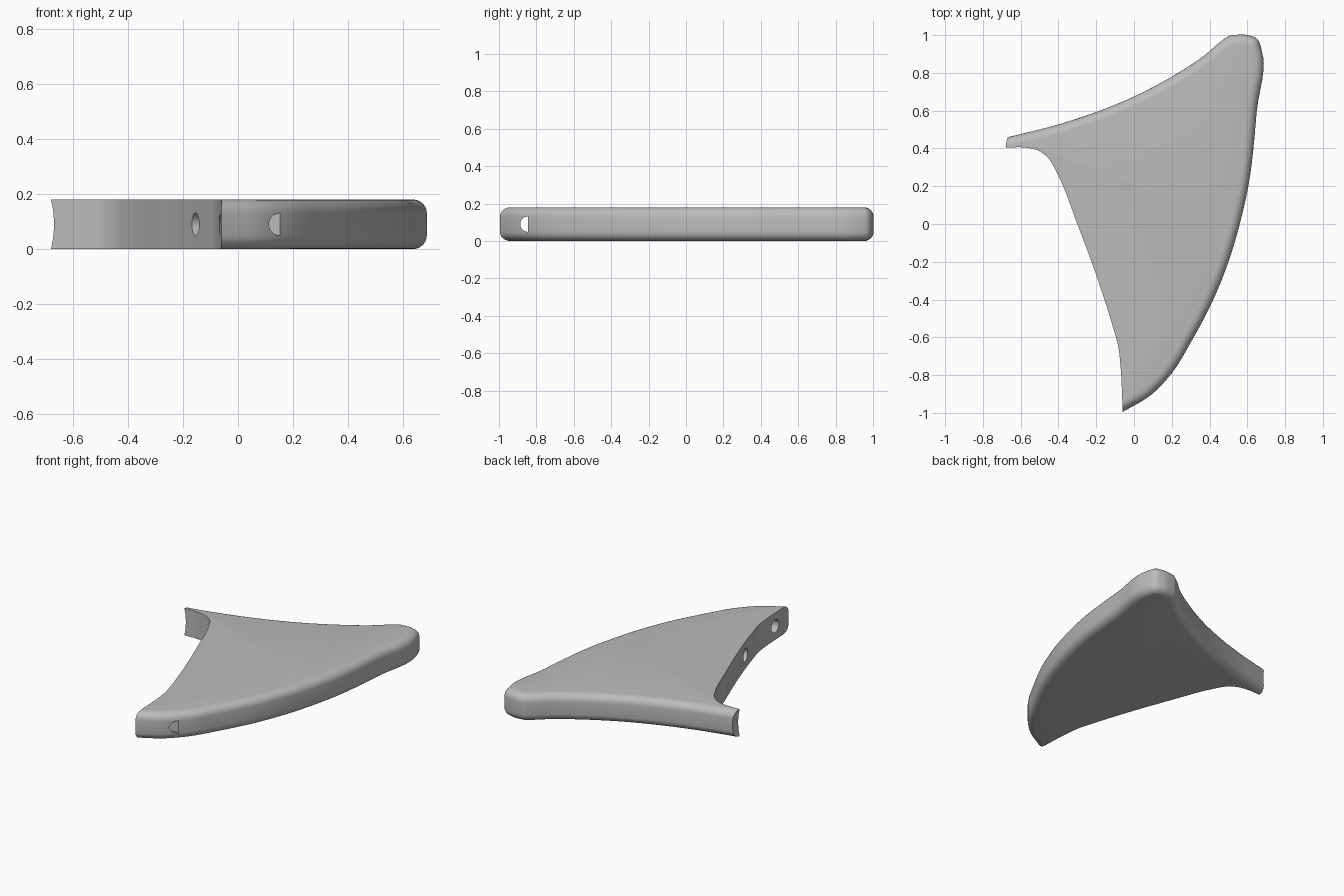
import bpy
import bmesh
import math
from mathutils import Vector

if "Cube" in bpy.data.objects:
    bpy.data.objects.remove(bpy.data.objects["Cube"], do_unlink=True)

H = 0.18      # thickness
R = 0.05      # rounding of the outer rim
MID = H / 2

grey = bpy.data.materials.new("plain grey")
grey.use_nodes = True
grey.diffuse_color = (0.5, 0.5, 0.5, 1)
grey.node_tree.nodes["Principled BSDF"].inputs["Base Color"].default_value = (0.5, 0.5, 0.5, 1)


def spline(points, steps):
    """Smooth open curve through unevenly spaced points, without overshoot."""
    p = [Vector(q) for q in points]
    chords = [b - a for a, b in zip(p, p[1:])]
    tangents = [chords[0].normalized()]
    for c, d in zip(chords, chords[1:]):
        tangents.append((c.normalized() * d.length + d.normalized() * c.length).normalized())
    tangents.append(chords[-1].normalized())
    out = []
    for i, c in enumerate(chords):
        m0, m1 = tangents[i] * c.length, tangents[i + 1] * c.length
        for k in range(steps):
            t = k / steps
            out.append(p[i] + c * (3 * t * t - 2 * t ** 3)
                       + m0 * (t ** 3 - 2 * t * t + t) + m1 * (t ** 3 - t * t))
    return out + [p[-1]]


def loft(name, rings):
    """Closed solid through equal rings of points."""
    bm = bmesh.new()
    loops = [[bm.verts.new(co) for co in ring] for ring in rings]
    n = len(loops[0])
    bm.faces.new(loops[0])
    bm.faces.new(reversed(loops[-1]))
    for low, high in zip(loops, loops[1:]):
        for i in range(n):
            j = (i + 1) % n
            bm.faces.new((low[i], high[i], high[j], low[j]))
    bmesh.ops.recalc_face_normals(bm, faces=bm.faces)
    mesh = bpy.data.meshes.new(name)
    bm.to_mesh(mesh)
    bm.free()
    mesh.materials.append(grey)
    obj = bpy.data.objects.new(name, mesh)
    bpy.context.collection.objects.link(obj)
    return obj


def drill(target, start, end, radius, angles):
    """Cut a level rod between two points; the angles give its section."""
    a, b = Vector(start), Vector(end)
    up = Vector((0, 0, 1))
    across = up.cross(b - a).normalized()
    section = [(across * math.cos(t) + up * math.sin(t)) * radius for t in angles]
    cutter = loft("hole_cutter", [[c + s for s in section] for c in (a, b)])
    mod = target.modifiers.new("hole", 'BOOLEAN')
    mod.operation = 'DIFFERENCE'
    mod.solver = 'EXACT'
    mod.object = cutter
    bpy.context.view_layer.objects.active = target
    bpy.ops.object.modifier_apply(modifier=mod.name)
    bpy.data.objects.remove(cutter, do_unlink=True)


# Outer rim, from the rear tip round to the front tip
outer = spline([(-0.665, 0.46), (-0.39, 0.53), (0, 0.675), (0.2, 0.78), (0.37, 0.89),
                (0.476, 0.979), (0.501, 0.995), (0.53, 1.0), (0.6, 1.0), (0.653, 0.978),
                (0.675, 0.925), (0.65, 0.6), (0.605, 0.2), (0.56, 0), (0.5, -0.2),
                (0.42, -0.4), (0.31, -0.61), (0.2, -0.79), (0.09, -0.905), (-0.06, -0.995)], 6)
# Concave inner edge, back to the rear tip
inner = spline([(-0.062, -0.93), (-0.07, -0.77), (-0.085, -0.64), (-0.11, -0.55),
                (-0.2, -0.27), (-0.3, 0), (-0.415, 0.285), (-0.45, 0.345), (-0.51, 0.39),
                (-0.58, 0.405), (-0.668, 0.405)], 6)

# Inward directions; at the tips they follow the end faces
inward = [Vector((0, -1))]
for before, after in zip(outer, outer[2:]):
    t = (after - before).normalized()
    inward.append(Vector((t.y, -t.x)))
inward.append(Vector((0, 1.1)))

arc = [(R - R * math.cos(a), R - R * math.sin(a)) for a in (k * math.pi / 12 for k in range(7))]
levels = arc + [(MID, 0)] + [(H - z, d) for z, d in reversed(arc)]
rings = []
for z, inset in levels:
    ring = [p + m * inset for p, m in zip(outer, inward)] + [p.copy() for p in inner]
    # hollowed end of the rear tip
    for p in (ring[0], ring[-1]):
        p.x -= 0.012 * ((z - MID) / MID) ** 2
    rings.append([(p.x, p.y, z) for p in ring])
fin = loft("fin", rings)

# Screw hole through the front tip, half open on the outside
full_turn = [k * math.pi / 16 for k in range(32)]
half_turn = [math.pi / 2 + k * math.pi / 16 for k in range(17)]
hole_y = -0.845
drill(fin, (-0.2, hole_y, MID), (0.08, hole_y, MID), 0.042, full_turn)
drill(fin, (0.05, hole_y, MID), (0.4, hole_y, MID), 0.041, half_turn)

# Blind hole in the inner edge
drill(fin, (-0.25, -0.44, MID), (0.03, -0.34, MID), 0.042, full_turn)

# Finish
bpy.ops.object.select_all(action='DESELECT')
fin.select_set(True)
bpy.context.view_layer.objects.active = fin
bpy.ops.object.shade_smooth_by_angle(angle=math.radians(35))
